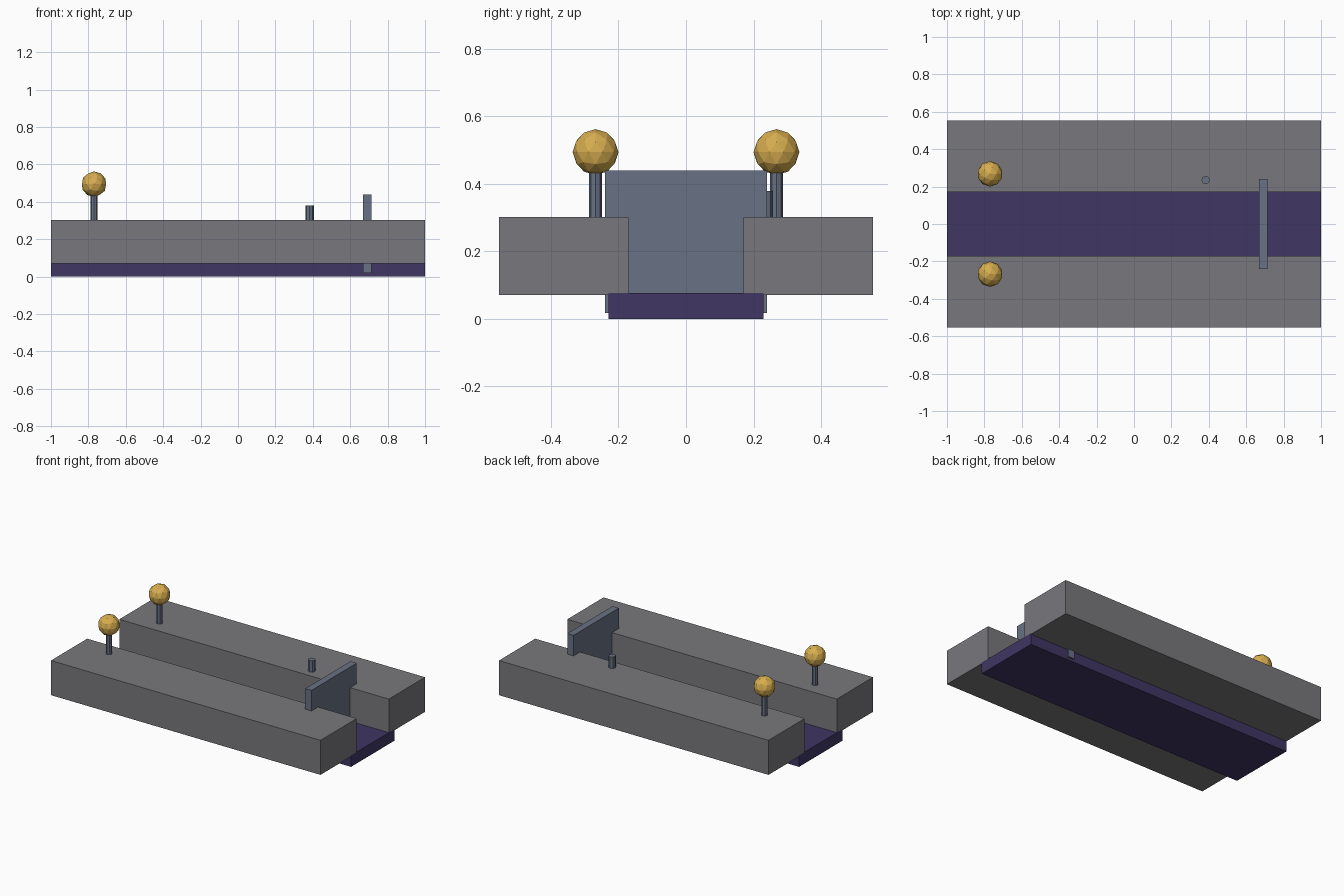
import bpy

if "Cube" in bpy.data.objects:
    bpy.data.objects.remove(bpy.data.objects["Cube"])


def material(name, rgb):
    m = bpy.data.materials.new(name)
    m.diffuse_color = (*rgb, 1)
    m.use_nodes = True
    m.node_tree.nodes["Principled BSDF"].inputs["Base Color"].default_value = m.diffuse_color
    return m


STONE = material("stone", (0.19, 0.185, 0.2))
WATER = material("water", (0.05, 0.037, 0.125))
IRON = material("iron", (0.14, 0.165, 0.23))
GOLD = material("gold", (0.68, 0.42, 0.08))


def finish(name, mat):
    ob = bpy.context.object
    ob.name = name
    ob.data.materials.append(mat)
    return ob


def box(name, lo, hi, mat):
    bpy.ops.mesh.primitive_cube_add(
        size=1, location=[(a + b) / 2 for a, b in zip(lo, hi)])
    bpy.context.object.scale = [b - a for a, b in zip(lo, hi)]
    bpy.ops.object.transform_apply(location=False, rotation=False, scale=True)
    return finish(name, mat)


def post(name, x, y, z0, z1, r, mat):
    bpy.ops.mesh.primitive_cylinder_add(
        vertices=8, radius=r, depth=z1 - z0, location=(x, y, (z0 + z1) / 2))
    return finish(name, mat)


# Channel bed and sluice gate
box("channel_water", (-1, -0.23, 0), (1, 0.23, 0.077), WATER)
box("sluice_gate", (0.667, -0.24, 0.018), (0.713, 0.24, 0.44), IRON)

# Stone banks and lamps on both sides
for side, s in (("front", -1), ("back", 1)):
    y0, y1 = sorted((s * 0.17, s * 0.554))
    box(side + "_bank", (-1, y0, 0.07), (1, y1, 0.302), STONE)
    post(side + "_lamp_post", -0.77, s * 0.268, 0.30, 0.45, 0.0195, IRON)
    bpy.ops.mesh.primitive_ico_sphere_add(
        subdivisions=2, radius=0.068, location=(-0.77, s * 0.268, 0.494))
    finish(side + "_lamp_globe", GOLD)

# Mooring bollard on the back bank
post("bollard", 0.383, 0.235, 0.30, 0.379, 0.0225, IRON)
